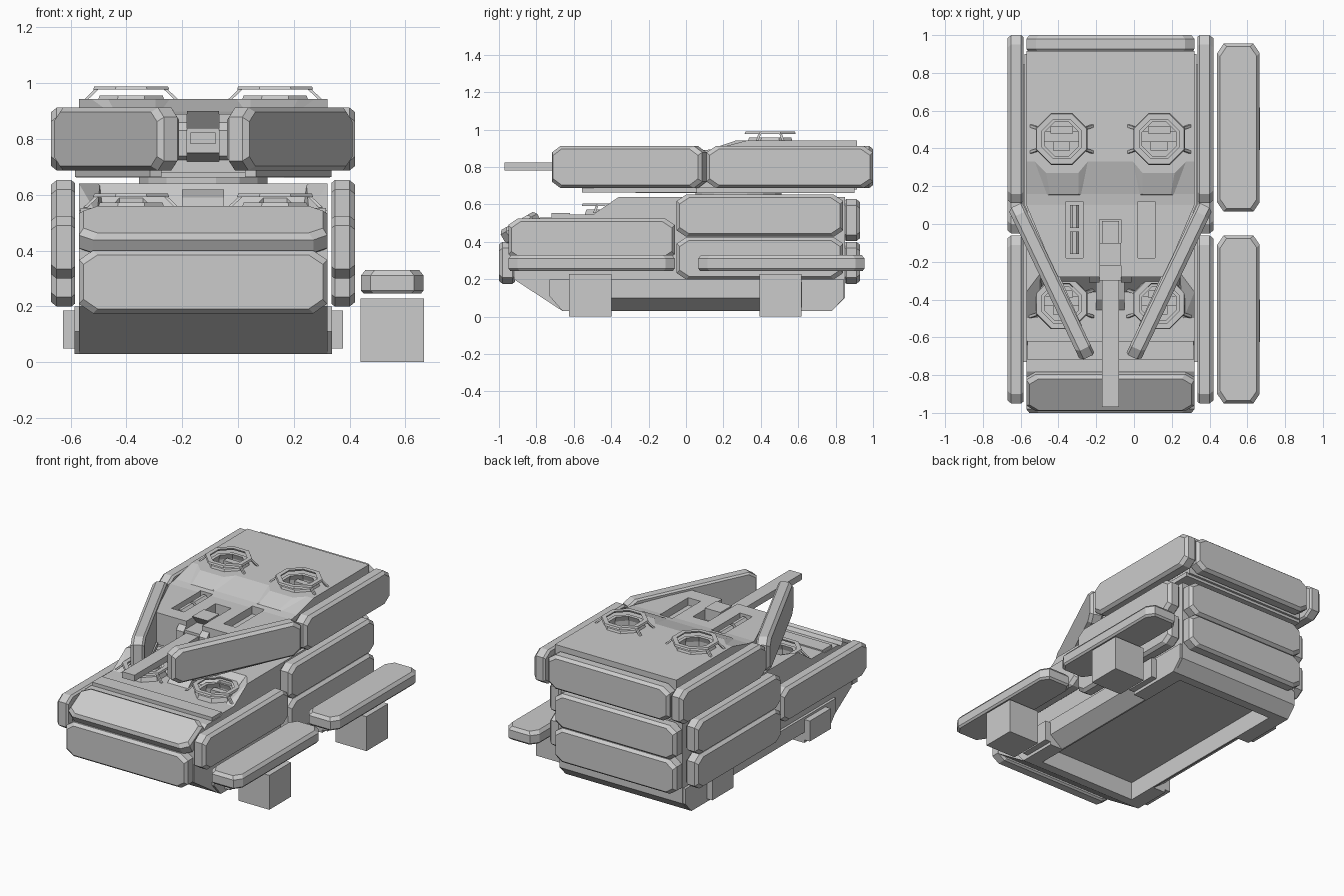
import bpy, bmesh, math
from mathutils import Vector

if "Cube" in bpy.data.objects:
    bpy.data.objects.remove(bpy.data.objects["Cube"])

CX = -0.125                      # centre line of the vehicle
grey = bpy.data.materials.new("plain grey")
grey.diffuse_color = (0.6, 0.6, 0.6, 1)
grey.use_nodes = True
grey.node_tree.nodes["Principled BSDF"].inputs["Base Color"].default_value = grey.diffuse_color


def finish(name, bm):
    bmesh.ops.recalc_face_normals(bm, faces=bm.faces)
    me = bpy.data.meshes.new(name)
    bm.to_mesh(me)
    bm.free()
    me.materials.append(grey)
    ob = bpy.data.objects.new(name, me)
    bpy.context.scene.collection.objects.link(ob)
    return ob


def loft(name, rings, closed=False):
    """Skin between equal-length point rings; capped unless closed."""
    bm = bmesh.new()
    vs = [[bm.verts.new(p) for p in r] for r in rings]
    n = len(vs[0])
    for k in range(len(vs) if closed else len(vs) - 1):
        a, b = vs[k], vs[(k + 1) % len(vs)]
        for i in range(n):
            bm.faces.new((a[i], a[(i + 1) % n], b[(i + 1) % n], b[i]))
    if not closed:
        bm.faces.new(vs[0])
        bm.faces.new(vs[-1])
    return finish(name, bm)


def prism(name, pts, lo, hi, axis):
    put = {'x': lambda p, t: (t, p[0], p[1]), 'y': lambda p, t: (p[0], t, p[1]),
           'z': lambda p, t: (p[0], p[1], t)}[axis]
    return loft(name, [[put(p, t) for p in pts] for t in (lo, hi)])


def box(name, x0, x1, y0, y1, z0, z1):
    return prism(name, [(x0, y0), (x1, y0), (x1, y1), (x0, y1)], z0, z1, 'z')


def octagon(x, y, r, n=8):
    return [(x + r * math.cos((i + .5) * math.tau / n), y + r * math.sin((i + .5) * math.tau / n))
            for i in range(n)]


def cut(ob, cutters):
    for c in cutters:
        c.hide_render = True
        m = ob.modifiers.new("cut", 'BOOLEAN')
        m.operation, m.solver, m.object = 'DIFFERENCE', 'EXACT', c
        bpy.context.view_layer.objects.active = ob
        bpy.ops.object.modifier_apply(modifier=m.name)
        bpy.data.objects.remove(c)


def pad(name, centre, along, normal, length=0.89, width=0.225, thick=0.085):
    """Bevelled armour slab with clipped corners."""
    c, a, n = Vector(centre), Vector(along).normalized(), Vector(normal).normalized()
    b = n.cross(a)

    def outline(d, inset):
        l, w, k, j = length / 2 - inset, width / 2 - inset, 0.05, 0.034
        p = [(l, w - j), (l - k, w), (k - l, w), (-l, w - j),
             (-l, j - w), (k - l, -w), (l - k, -w), (l, j - w)]
        return [c + a * u + b * v + n * d for u, v in p]
    t = thick / 2
    return loft(name, [outline(-t, .01), outline(-t + .012, 0), outline(t - .02, 0), outline(t, .016)])


def strut(name, p, q, w=0.012):
    p, q = Vector(p), Vector(q)
    o = [(-w, -w), (w, -w), (w, w), (-w, w)]
    return loft(name, [[e + Vector((u, v, 0)) for u, v in o] for e in (p, q)])


def ring(name, x, y, z0, z1, out0, out1, wall):
    rs = [(out0, z0), (out1, z1), (out1 - wall, z1), (out0 - wall, z0)]
    return loft(name, [[(*p, z) for p in octagon(x, y, r)] for r, z in rs], closed=True)


def hatch(name, x, y, z):
    """Raised eight-sided guard ring on struts over an open collar."""
    ring(name + "_guard", x, y, z + .034, z + .046, .148, .143, .03)
    ring(name + "_collar", x, y, z - .02, z + .014, .135, .122, .025)
    for sx in (-1, 1):
        for sy in (-1, 1):
            strut(name + "_leg", (x + sx * .165, y + sy * .07, z - .004),
                  (x + sx * .122, y + sy * .055, z + .037), .007)
    box(name + "_seat", x - .045, x + .045, y - .06, y + .02, z - .1, z - .05)
    box(name + "_seat_back", x - .06, x + .06, y + .03, y + .07, z - .1, z - .01)
    box(name + "_arm_rests", x - .095, x + .095, y - .015, y + .04, z - .07, z - .04)


# Hull with a shallow open recess underneath
hull = prism("hull", [(-.66, .03), (.78, .03), (.85, .1), (.85, .64), (-.27, .64), (-.36, .545),
                      (-.62, .545), (-.64, .53), (-.78, .53), (-.92, .44), (-.92, .2)],
             CX - .445, CX + .445, 'x')


def beam_chamfer(s):
    return prism("beam_chamfer", [(CX + s * .48, .114), (CX + s * .48, 0), (CX + s * .34, 0),
                                  (CX + s * .37, .03)], -.4, .4, 'y')


cut(hull, [box("hull_recess", CX - .36, CX + .36, -.6, .72, -.1, .15), beam_chamfer(1), beam_chamfer(-1)]
    + [prism("hatch_hole", octagon(CX + s * .258, -.42, .11), .4, .8, 'z') for s in (-1, 1)])
box("deck_plate", CX - .44, CX + .44, -.72, -.62, .52, .553)
prism("mantlet_deck", [(-.25, .62), (-.3, .62), (-.4, .59), (-.46, .54), (-.25, .54)], CX - .075, CX + .075, 'x')

for s in (-1, 1):
    # Sloped corner beside each front hatch
    bm = bmesh.new()
    for h, y, z in [(.445, -.26, .64), (.37, -.26, .64), (.34, -.26, .53), (.445, -.26, .53),
                    (.445, -.52, .53), (.38, -.52, .53), (.445, -.36, .64)]:
        bm.verts.new((CX + s * h, y, z))
    bmesh.ops.convex_hull(bm, input=bm.verts)
    finish("hull_corner", bm)
    # Lower side beams, chamfered in the middle
    lo, hi = sorted((CX + s * .44, CX + s * .462))
    beam = prism("side_beam", [(-.73, .2), (-.73, .11), (-.66, .03), (.78, .03), (.845, .1), (.845, .2)], lo, hi, 'x')
    cut(beam, [beam_chamfer(s)])
    for y in (-.51, .51):
        lo, hi = sorted((CX + s * .455, CX + s * .502))
        box("side_mount", lo, hi, y - .11, y + .11, .05, .185)
    # Side armour
    x = CX + s * .5025
    pad("front_side_pad", (x, -.505, .412), (0, 1, 0), (s, 0, 0))
    pad("rear_side_pad_low", (x, .395, .312), (0, 1, 0), (s, 0, 0))
    pad("rear_side_pad_high", (x, .395, .54), (0, 1, 0), (s, 0, 0))
    pad("turret_side_pad", (x, .555, .8), (0, 1, 0), (s, 0, 0))
    # Angled turret cheeks and their supports
    pad("turret_cheek", (CX + s * .312, -.305, .8), (s * .43, .9, 0), (s * .9, -.43, 0))
    prism("cheek_support", [(CX + s * .42, .06), (CX + s * .46, .06), (CX + s * .19, -.556), (CX + s * .15, -.54)],
          .664, .692, 'z')

# Nose and rear armour
pad("nose_pad_low", (CX, -.958, .288), (1, 0, 0), (0, -1, 0))
pad("nose_pad_high", (CX, -.882, .475), (1, 0, 0), (0, -.5, .87))
pad("rear_pad_low", (CX, .888, .288), (1, 0, 0), (0, 1, 0))
pad("rear_pad_high", (CX, .888, .516), (1, 0, 0), (0, 1, 0))
pad("turret_rear_pad", (CX, .957, .8), (1, 0, 0), (0, 1, 0))

# Turret ring and base plate
prism("turret_ring", octagon(CX, .28, .235, 16), .62, .67, 'z')
prism("turret_base", [(CX - .455, .9), (CX + .455, .9), (CX + .455, .1), (CX + .29, -.27),
                      (CX - .29, -.27), (CX - .455, .1)], .662, .69, 'z')

# Turret body with roof recesses and open hatches
sections = [(-.28, .285, .89), (.1, .445, .89), (.16, .445, .898), (.33, .445, .943), (.915, .445, .943)]
turret = loft("turret", [[(CX - w, y, .68), (CX + w, y, .68), (CX + w, y, z), (CX - w, y, z)]
                         for y, w, z in sections])
cut(turret, [box("barrel_slot", CX - .057, CX + .057, -.4, .025, .72, 1)]
    + [box("roof_recess", CX + s * .19 - .045, CX + s * .19 + .045, -.18, .12, .84, 1) for s in (-1, 1)]
    + [prism("hatch_hole", octagon(CX + s * .258, .45, .11), .74, 1.1, 'z') for s in (-1, 1)])
for s in (-1, 1):
    # Raised facets in front of the turret hatches
    bm = bmesh.new()
    for h, y, z in [(.13, .14, .88), (.36, .14, .88), (.05, .3, .88), (.44, .3, .88), (.17, .27, .943),
                    (.34, .27, .943), (.12, .33, .943), (.4, .33, .943), (.17, .16, .905), (.32, .16, .905)]:
        bm.verts.new((CX + s * h, y, z))
    bmesh.ops.convex_hull(bm, input=bm.verts)
    finish("roof_facet", bm)
    hatch("turret_hatch", CX + s * .258, .45, .943)
    hatch("front_hatch", CX + s * .258, -.42, .558)
    # Mantlet cheek blocks either side of the gun
    lo, hi = sorted((CX + s * .057, CX + s * .112))
    prism("mantlet_cheek", [(-.23, .89), (-.25, .89), (-.31, .83), (-.31, .74), (-.23, .7)], lo, hi, 'x')

# Canisters in the left roof recess
for y in (-.1, .04):
    prism("canister", [(CX - .19 + a, .862 + b - .0) for a, b in octagon(0, 0, .025)],
          y - .06, y + .06, 'y')

# Gun and mantlet
box("gun_barrel", CX - .045, CX + .045, -.97, .015, .782, .823)
prism("mantlet", [(-.1, .9), (-.22, .9), (-.17, .84), (-.3, .84), (-.3, .75), (-.1, .72)],
      CX - .057, CX + .057, 'x')

# Separate pads and posts beside the vehicle
for y, py in ((-.505, -.512), (.51, .505)):
    pad("loose_pad", (.553, y, .288), (0, 1, 0), (0, 0, 1))
    box("loose_post", .44, .667, py - .113, py + .113, 0, .228)
